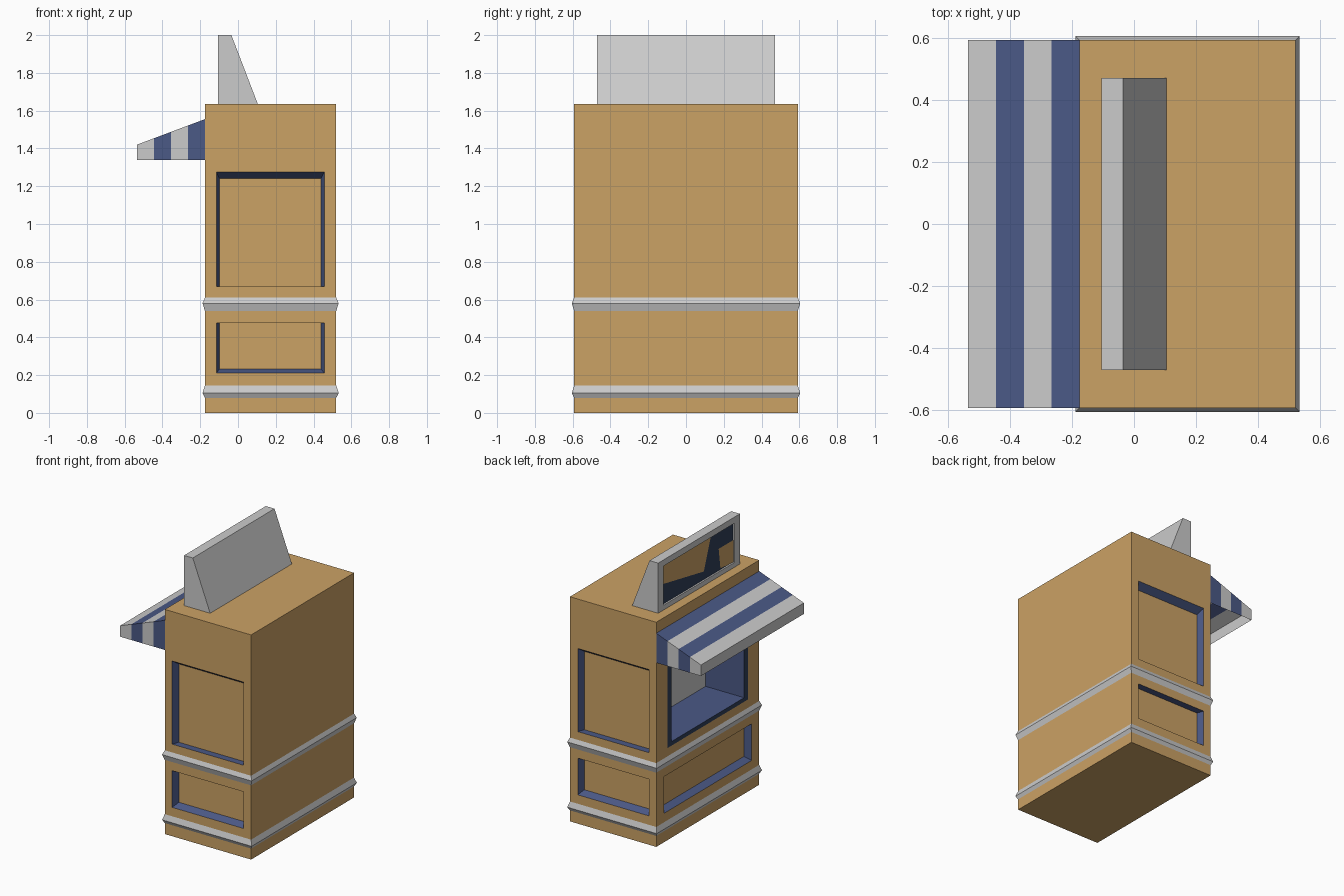
import bpy
from mathutils import Vector

if "Cube" in bpy.data.objects:
    bpy.data.objects.remove(bpy.data.objects["Cube"])


def material(name, rgb):
    m = bpy.data.materials.new(name)
    m.diffuse_color = (*rgb, 1)
    m.use_nodes = True
    m.node_tree.nodes["Principled BSDF"].inputs["Base Color"].default_value = m.diffuse_color
    return m


WOOD = material("wood", (0.60, 0.36, 0.13))
NAVY = material("navy", (0.07, 0.10, 0.24))
DARK = material("dark_navy", (0.03, 0.05, 0.10))
GREY = material("grey", (0.8, 0.8, 0.8))
MATS = [WOOD, NAVY, DARK, GREY]


def build(name, faces):
    """faces: list of (points, material)"""
    verts, polys, index = [], [], {}
    for pts, _ in faces:
        poly = []
        for p in pts:
            key = tuple(round(c, 5) for c in p)
            if key not in index:
                index[key] = len(verts)
                verts.append(key)
            poly.append(index[key])
        polys.append(poly)
    me = bpy.data.meshes.new(name)
    me.from_pydata(verts, [], polys)
    for m in MATS:
        me.materials.append(m)
    for poly, (_, m) in zip(me.polygons, faces):
        poly.material_index = MATS.index(m)
    ob = bpy.data.objects.new(name, me)
    bpy.context.collection.objects.link(ob)
    return ob


def rect(u0, u1, v0, v1, P, d=0.0):
    return [P(u0, v0, d), P(u1, v0, d), P(u1, v1, d), P(u0, v1, d)]


def wall(P, u0, u1, v0, v1, holes):
    """Wall with stacked recesses; each hole is (rings, ring materials, end material)."""
    faces, v = [], v0
    for rings, ring_mats, end in holes:
        (a, b, c, e), _ = rings[0]
        faces += [(rect(u0, u1, v, c, P), WOOD), (rect(u0, a, c, e, P), WOOD),
                  (rect(b, u1, c, e, P), WOOD)]
        loops = [rect(*r, P, d) for r, d in rings]
        for o, i, m in zip(loops, loops[1:], ring_mats):
            for k in range(4):
                j = (k + 1) % 4
                faces.append(([o[k], o[j], i[j], i[k]], m))
        faces.append((loops[-1], end))
        v = e
    faces.append((rect(u0, u1, v, v1, P), WOOD))
    return faces


def recess(u0, u1, v0, v1, low, high):
    inner = (u0 + 0.018, u1 - 0.018, v0 + low, v1 - high)
    return ([((u0, u1, v0, v1), 0), (inner, 0.05)], [NAVY], WOOD)


X0, X1, Y, H = -0.175, 0.52, 0.592, 1.635

# cabinet: panelled ends, serving side, plain back, top and bottom
front = lambda u, v, d: Vector((u, -Y + d, v))
back = lambda u, v, d: Vector((-u, Y - d, v))
left = lambda u, v, d: Vector((X0 + d, -u, v))
right = lambda u, v, d: Vector((X1 - d, u, v))
top = lambda u, v, d: Vector((u, v, H))
bottom = lambda u, v, d: Vector((u, -v, 0))
faces = wall(front, X0, X1, 0, H, [recess(-0.115, 0.457, 0.21, 0.477, 0.023, 0),
                                   recess(-0.115, 0.457, 0.67, 1.275, 0, 0.035)])
faces += wall(back, -X1, -X0, 0, H, [recess(-0.457, 0.115, 0.21, 0.477, 0.023, 0),
                                     recess(-0.457, 0.115, 0.67, 1.275, 0, 0.035)])
opening = (-0.418, 0.418, 0.70, 1.24)
window = ([((-0.465, 0.465, 0.67, 1.275), 0), (opening, 0), (opening, 0.31)],
          [DARK, NAVY], GREY)
faces += wall(left, -Y, Y, 0, H, [recess(-0.505, 0.505, 0.21, 0.477, 0.023, 0), window])
faces.append((rect(-Y, Y, 0, H, right), WOOD))
faces.append((rect(X0, X1, -Y, Y, top), WOOD))
faces.append((rect(X0, X1, -Y, Y, bottom), WOOD))
build("cabinet", faces)

# pointed trim bands running all around
for name, levels in (("lower_band", (0.08, 0.105, 0.145)), ("upper_band", (0.54, 0.58, 0.61))):
    loops = []
    for z, o in zip(levels, (0, 0.013, 0)):
        loops.append([(X0 - o, -Y - o, z), (X1 + o, -Y - o, z),
                      (X1 + o, Y + o, z), (X0 - o, Y + o, z)])
    build(name, [([lo[k], lo[(k + 1) % 4], hi[(k + 1) % 4], hi[k]], GREY)
                 for lo, hi in zip(loops, loops[1:]) for k in range(4)])

# striped awning, open underneath
AX, ZB, ZF, ZT, N = -0.535, 1.34, 1.42, 1.555, 4
faces = [([(AX, Y, ZB), (AX, -Y, ZB), (AX, -Y, ZF), (AX, Y, ZF)], GREY)]
for i in range(N):
    a, b = (AX + (X0 - AX) * k / N for k in (i, i + 1))
    za, zb = (ZF + (ZT - ZF) * k / N for k in (i, i + 1))
    m = NAVY if i % 2 else GREY
    faces += [([(a, -Y, za), (b, -Y, zb), (b, Y, zb), (a, Y, za)], m),
              ([(a, -Y, ZB), (b, -Y, ZB), (b, -Y, zb), (a, -Y, za)], m),
              ([(b, Y, ZB), (a, Y, ZB), (a, Y, za), (b, Y, zb)], m)]
build("awning", faces)

# wedge-shaped roof sign with a recessed panel
SX, SY = -0.105, 0.47
prof = [(SX, H), (0.105, H), (-0.035, 2.0), (SX, 2.0)]
ends = [[(x, s * SY, z) for x, z in prof] for s in (-1, 1)]
faces = [(ends[0], GREY), (ends[1][::-1], GREY)]
for k in range(3):
    faces.append(([ends[0][k + 1], ends[0][k], ends[1][k], ends[1][k + 1]], GREY))
sign = lambda u, v, d: Vector((SX + d, -u, v))
loops = [rect(-SY, SY, H, 2.0, sign), rect(-0.41, 0.41, 1.67, 1.955, sign),
         rect(-0.41, 0.41, 1.67, 1.955, sign, 0.012)]
for o, i in zip(loops, loops[1:]):
    for k in range(4):
        j = (k + 1) % 4
        faces.append(([o[k], o[j], i[j], i[k]], GREY))
faces.append((loops[2], DARK))
build("roof_sign", faces)

# abstract brown patches on the sign panel
patches = [[(-0.41, 1.82), (0.07, 1.73), (0.15, 1.955), (-0.41, 1.955)],
           [(0.26, 1.68), (0.41, 1.67), (0.41, 1.83), (0.24, 1.83)]]
build("sign_patches", [([sign(u, v, 0.010) for u, v in p], WOOD) for p in patches])
